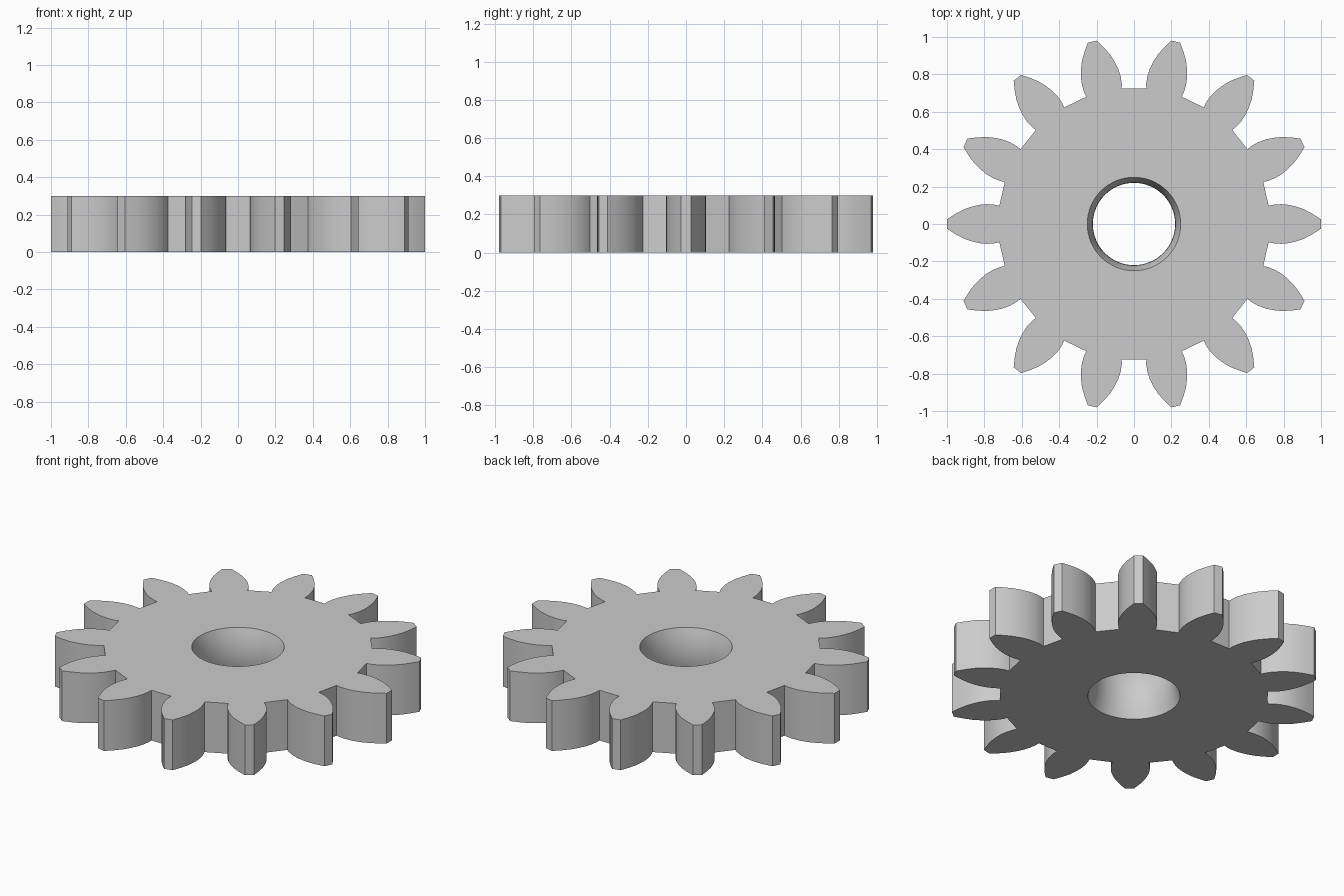
import bpy
import bmesh
import math

TEETH = 14
HEIGHT = 0.30
BORE_END, BORE_WAIST = 0.25, 0.22
BORE_SIDES, BORE_LEVELS = 64, 8

if "Cube" in bpy.data.objects:
    bpy.data.objects.remove(bpy.data.objects["Cube"], do_unlink=True)

grey = bpy.data.materials.new("plain grey")
grey.use_nodes = True
colour = (0.6, 0.6, 0.6, 1)
grey.diffuse_color = colour
grey.node_tree.nodes["Principled BSDF"].inputs["Base Color"].default_value = colour

# One tooth flank from root to tip: distance outward, half width
flank = [(0.72, 0.097), (0.745, 0.103), (0.785, 0.106), (0.83, 0.102),
         (0.87, 0.092), (0.91, 0.078), (0.955, 0.054), (1.0, 0.025)]
tooth = [(r, -w) for r, w in flank] + [(r, w) for r, w in reversed(flank)]


def gear_outline():
    points = []
    for i in range(TEETH):
        a = math.tau * i / TEETH
        c, s = math.cos(a), math.sin(a)
        points += [(x * c - y * s, x * s + y * c) for x, y in tooth]
    return points


def circle(radius):
    angles = [math.tau * i / BORE_SIDES for i in range(BORE_SIDES)]
    return [(radius * math.cos(a), radius * math.sin(a)) for a in angles]


def bore_radius(t):
    # Narrows smoothly to a waist at mid height
    k = 2 * t - 1
    return math.sqrt(BORE_WAIST ** 2 + (BORE_END ** 2 - BORE_WAIST ** 2) * k * k)


def add_ring(bm, points, z):
    return [bm.verts.new((x, y, z)) for x, y in points]


def add_wall(bm, lower, upper):
    n = len(lower)
    for i in range(n):
        j = (i + 1) % n
        bm.faces.new((lower[i], lower[j], upper[j], upper[i]))


bm = bmesh.new()

# Toothed outer wall
outer = [add_ring(bm, gear_outline(), z) for z in (0, HEIGHT)]
add_wall(bm, *outer)

# Waisted centre bore
levels = [i / BORE_LEVELS for i in range(BORE_LEVELS + 1)]
bore = [add_ring(bm, circle(bore_radius(t)), t * HEIGHT) for t in levels]
for lower, upper in zip(bore, bore[1:]):
    add_wall(bm, lower, upper)

# Flat bottom and top, filled between outline and bore
for rim, hole in ((outer[0], bore[0]), (outer[1], bore[-1])):
    edges = [bm.edges.get((ring[i - 1], ring[i]))
             for ring in (rim, hole) for i in range(len(ring))]
    bmesh.ops.triangle_fill(bm, edges=edges, use_beauty=True)

bmesh.ops.recalc_face_normals(bm, faces=bm.faces)
mesh = bpy.data.meshes.new("spur_gear")
bm.to_mesh(mesh)
bm.free()
mesh.materials.append(grey)

gear = bpy.data.objects.new("spur_gear", mesh)
bpy.context.collection.objects.link(gear)
bpy.context.view_layer.objects.active = gear
gear.select_set(True)
bpy.ops.object.shade_smooth_by_angle(angle=math.radians(25))
